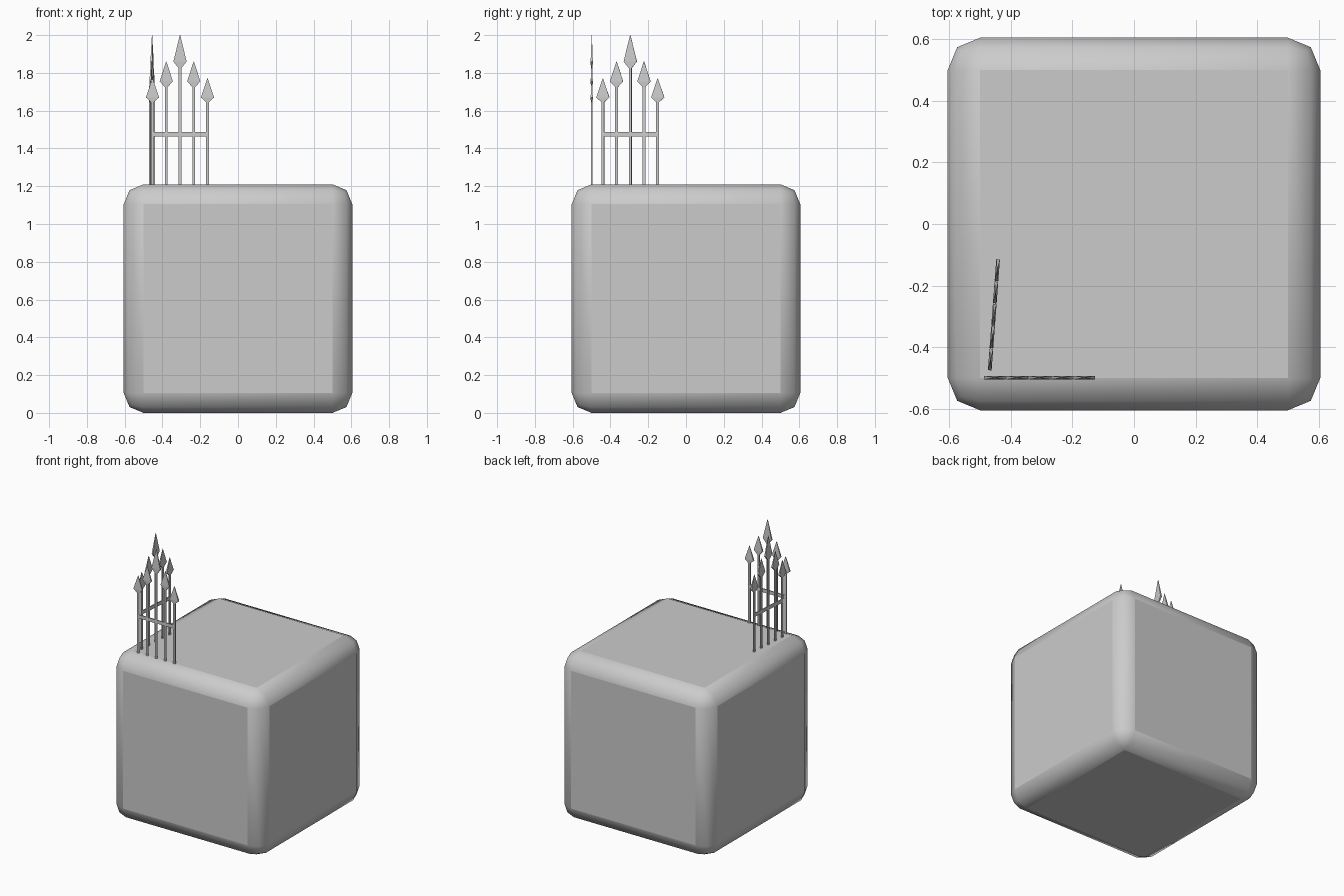
import bpy, bmesh, math
from mathutils import Matrix, Vector

if "Cube" in bpy.data.objects:
    bpy.data.objects.remove(bpy.data.objects["Cube"])

# Rounded block
bpy.ops.mesh.primitive_cube_add(size=1.21, location=(0, 0, 0.605))
block = bpy.context.object
block.name = "rounded_block"
bev = block.modifiers.new("bevel", 'BEVEL')
bev.width = 0.105
bev.segments = 2
bev.limit_method = 'NONE'
bpy.ops.object.shade_smooth_by_angle(angle=math.radians(60))


def loft(bm, x, sections):
    """Stack rectangles (z, half width, half depth) into a closed flat-faced solid."""
    rings = []
    for z, w, d in sections:
        rings.append([bm.verts.new((x + sx * w, sy * d, z))
                      for sx, sy in ((-1, -1), (1, -1), (1, 1), (-1, 1))])
    for a, b in zip(rings, rings[1:]):
        for i in range(4):
            j = (i + 1) % 4
            bm.faces.new((a[i], a[j], b[j], b[i]))
    bm.faces.new(rings[0][::-1])
    bm.faces.new(rings[-1])


def fence(name, location, angle):
    bm = bmesh.new()
    # Pickets with spear heads, tallest in the middle
    for k in range(-2, 3):
        tip, head, neck = ((2.0, 1.86, 1.825), (1.86, 1.755, 1.725),
                           (1.77, 1.67, 1.645))[abs(k)]
        loft(bm, k * 0.0728, [(1.2, 0.0075, 0.0045), (neck, 0.0075, 0.0045),
                              (head, 0.035, 0.006), (tip, 0.0012, 0.0008)])
    # Cross rail
    loft(bm, 0, [(1.463, 0.1456, 0.004), (1.488, 0.1456, 0.004)])
    bm.normal_update()
    me = bpy.data.meshes.new(name)
    bm.to_mesh(me)
    bm.free()
    ob = bpy.data.objects.new(name, me)
    bpy.context.collection.objects.link(ob)
    ob.location = location
    ob.rotation_euler.z = math.radians(angle)


fence("front_fence", (-0.307, -0.499, 0), 0)
fence("side_fence", (-0.455, -0.295, 0), 85.7)
